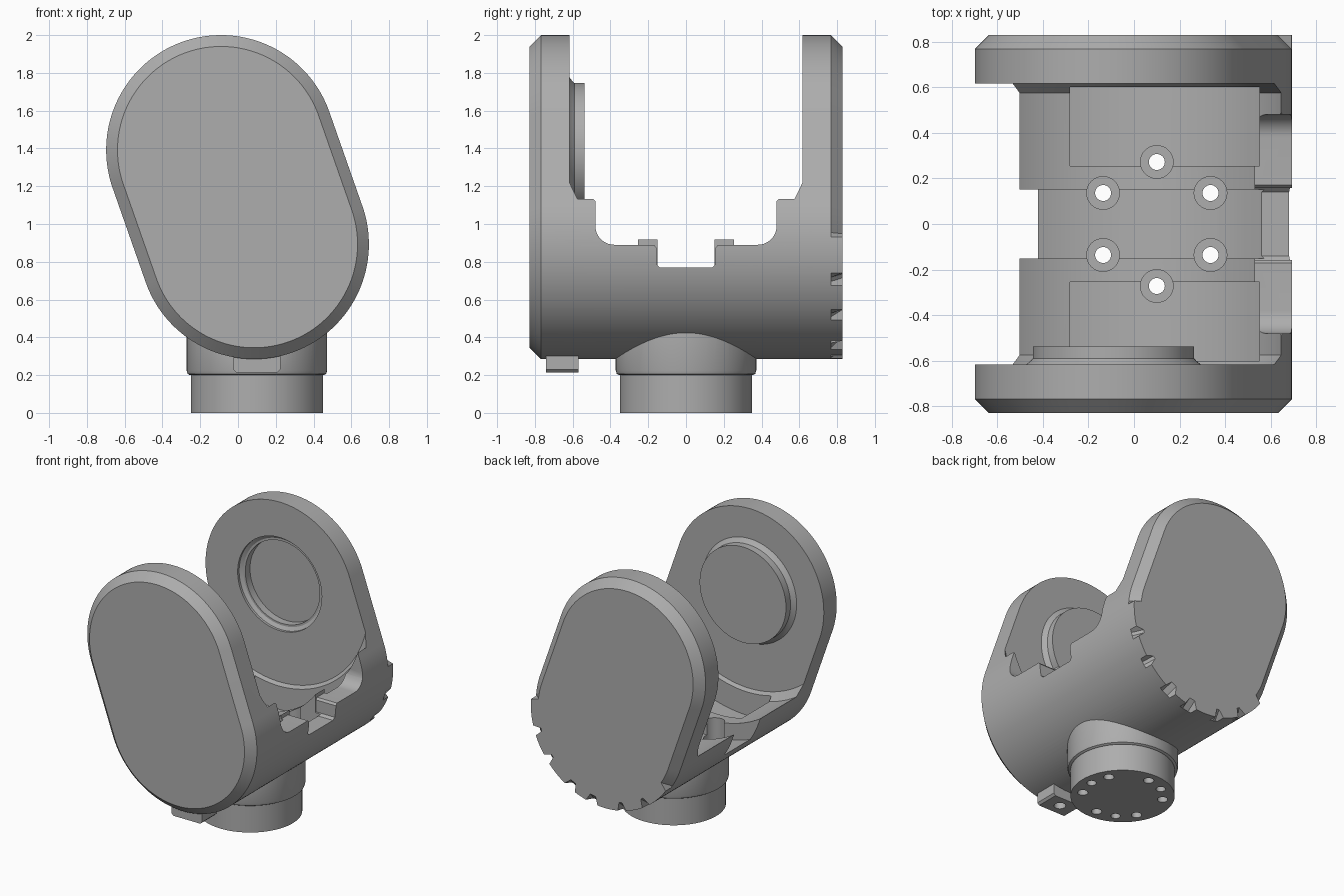
import bpy, bmesh
from math import sin, cos, sqrt, radians, atan2, degrees, pi

cube = bpy.data.objects.get("Cube")
if cube:
    bpy.data.objects.remove(cube, do_unlink=True)

grey = bpy.data.materials.new("plain grey metal")
grey.use_nodes = True
colour = (0.42, 0.42, 0.42, 1)
grey.diffuse_color = colour
grey.node_tree.nodes["Principled BSDF"].inputs["Base Color"].default_value = colour

R = 0.608                              # plate end radius
TOP, LOW = (-0.09, 1.392), (0.085, 0.893)   # pivot and body axis (x, z)
TILT = atan2(TOP[0] - LOW[0], LOW[1] - TOP[1]) + pi
TILT = atan2(LOW[0] - TOP[0], TOP[1] - LOW[1])
FLANGE_X = 0.1


def loft(name, rings):
    """Skin a list of equal-length point rings and cap both ends."""
    bm = bmesh.new()
    loops = [[bm.verts.new(p) for p in ring] for ring in rings]
    n = len(loops[0])
    for a, b in zip(loops, loops[1:]):
        for i in range(n):
            j = (i + 1) % n
            bm.faces.new((a[i], a[j], b[j], b[i]))
    bm.faces.new(loops[0])
    bm.faces.new(loops[-1])
    bmesh.ops.recalc_face_normals(bm, faces=bm.faces)
    mesh = bpy.data.meshes.new(name)
    bm.to_mesh(mesh)
    bm.free()
    mesh.materials.append(grey)
    obj = bpy.data.objects.new(name, mesh)
    bpy.context.collection.objects.link(obj)
    return obj


def turn_y(name, centre, profile, n=128):
    """Turned part along y; profile is (radius, y)."""
    return loft(name, [[(centre[0] + r * cos(2 * pi * i / n), y,
                         centre[1] + r * sin(2 * pi * i / n)) for i in range(n)]
                       for r, y in profile])


def turn_z(name, x, y, profile, n=32):
    """Turned part along z; profile is (radius, z)."""
    return loft(name, [[(x + r * cos(2 * pi * i / n), y + r * sin(2 * pi * i / n), z)
                        for i in range(n)] for r, z in profile])


def combine(target, other, operation="DIFFERENCE"):
    mod = target.modifiers.new("combine", "BOOLEAN")
    mod.operation, mod.solver, mod.object = operation, "EXACT", other
    bpy.context.view_layer.objects.active = target
    bpy.ops.object.modifier_apply(modifier=mod.name)
    bpy.data.objects.remove(other, do_unlink=True)


def on_pad(angle):
    """True where a pad fills the rear chamfer; pads mirror about the tilted axis."""
    a = abs((degrees(angle - TILT) + 90 + 180) % 360 - 180)
    return any(lo <= a <= hi for lo, hi in ((0, 6), (13, 30), (35, 51), (56, 76)))


def outline(y, inset, pads=False):
    """Tilted capsule outline at depth y."""
    ring, steps = [], 80
    for centre, start in ((TOP, 0), (LOW, pi)):
        for i in range(steps + 1):
            a = start + TILT + pi * i / steps
            r = R if pads and centre is LOW and on_pad(a) else R - inset
            ring.append((centre[0] + r * cos(a), y, centre[1] + r * sin(a)))
    return ring


# Fork body: tilted capsule running front to back with chamfered outer faces
fork = loft("fork_body", [outline(-0.828, 0.06), outline(-0.768, 0),
                          outline(0.768, 0), outline(0.828, 0.06, True)])

# Round mounting flange and collar under the body
flange = turn_z("flange", FLANGE_X, 0, [(0.35, 0), (0.35, 0.2), (0.355, 0.2),
                                        (0.367, 0.207), (0.372, 0.225), (0.372, 0.55)], 96)
combine(fork, flange, "UNION")

# Gap between the plates, swept around the pivot
combine(fork, turn_y("gap", TOP, [(0.725, -0.617), (0.78, -0.575),
                                  (0.78, 0.575), (0.725, 0.617)]))

# Central channel
combine(fork, turn_y("channel", TOP, [(0.9, -0.152), (0.9, 0.152)]))


# Deep pockets in front of and behind the channel
def pocket_ring(y, x0=-0.28, x1=0.55, r=0.92, steps=30):
    xs = [x0 + (x1 - x0) * i / steps for i in range(steps + 1)]
    arc = [(x, y, TOP[1] - sqrt(r * r - (x - TOP[0]) ** 2)) for x in xs]
    return arc + [(x1, y, 1.1), (x0, y, 1.1)]


for side in (-1, 1):
    combine(fork, loft("pocket", [pocket_ring(side * 0.255), pocket_ring(side * 0.6)]))

# Stepped, round-cornered cutout through the left wall
half = [(0.14, 0.77), (0.157, 0.787), (0.157, 0.875), (0.17, 0.89)]
half += [(0.38 + 0.1 * sin(radians(a)), 0.99 - 0.1 * cos(radians(a))) for a in range(0, 91, 10)]
half += [(0.48, 1.12), (0.51, 1.155), (0.51, 1.5)]
profile = half + [(-y, z) for y, z in reversed(half)]
combine(fork, loft("side_cutout", [[(x, y, z) for y, z in profile] for x in (0.53, 0.9)]))

# Round stepped recess in the rear plate
combine(fork, turn_y("recess", TOP, [(0.345, 0.55), (0.345, 0.635), (0.32, 0.65),
                                     (0.305, 0.65), (0.305, 0.705)]))

# Bolt circle: six counterbored through holes
for i in range(6):
    a = radians(30 + 60 * i)
    x, y = FLANGE_X + 0.272 * cos(a), 0.272 * sin(a)
    combine(fork, turn_z("bolt_hole", x, y, [(0.035, -0.1), (0.035, 0.45),
                                             (0.072, 0.45), (0.072, 0.85)]))

# Three blind pin holes in the flange
for i in range(3):
    a = radians(120 * i)
    combine(fork, turn_z("pin_hole", FLANGE_X + 0.272 * cos(a), 0.272 * sin(a),
                         [(0.032, -0.1), (0.032, 0.12)]))

# Raised bearing boss on the inside of the front plate
boss = turn_y("bearing_boss", TOP, [(0.385, -0.68), (0.385, -0.617), (0.365, -0.602),
                                    (0.354, -0.59), (0.354, -0.537)])

# Drilled lug under the front plate
lug_shape = [(-0.025, 0.4), (-0.025, 0.23), (-0.01, 0.215), (0.21, 0.215),
             (0.225, 0.23), (0.225, 0.4)]
lug = loft("cable_lug", [[(x, y, z) for x, z in lug_shape] for y in (-0.742, -0.57)])
combine(lug, turn_z("lug_hole", 0.1, -0.656, [(0.04, 0.1), (0.04, 0.27)]))

# Smooth round surfaces, crisp edges
for obj in (fork, boss, lug):
    bpy.ops.object.select_all(action="DESELECT")
    obj.select_set(True)
    bpy.context.view_layer.objects.active = obj
    bpy.ops.object.shade_smooth_by_angle(angle=radians(25))
